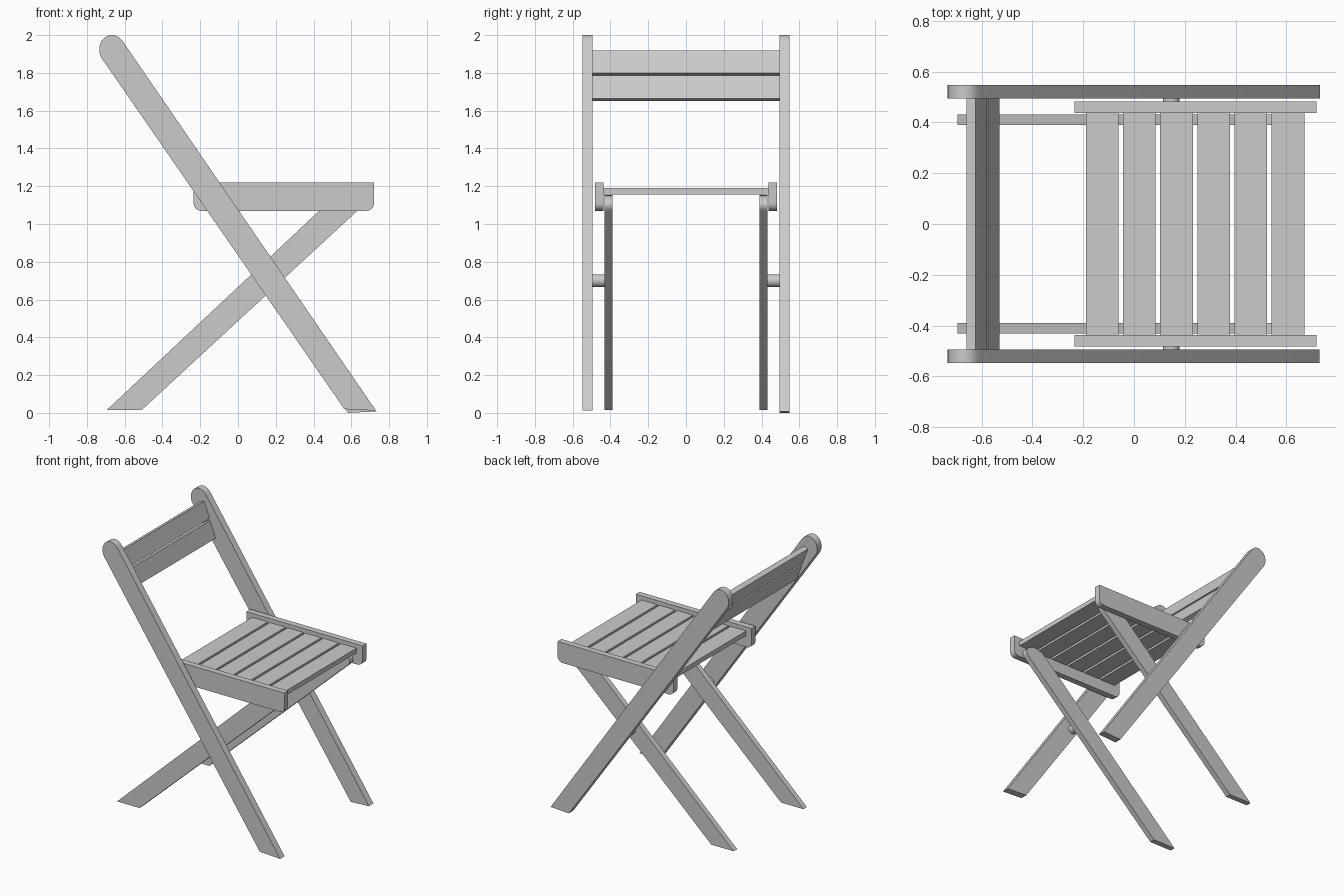
import bpy, bmesh
from math import cos, sin, pi, radians

if "Cube" in bpy.data.objects:
    bpy.data.objects.remove(bpy.data.objects["Cube"])


def prism(name, pts, y0, y1):
    """Extrude an x-z outline from y0 to y1."""
    bm = bmesh.new()
    face = bm.faces.new([bm.verts.new((x, y0, z)) for x, z in pts])
    ext = bmesh.ops.extrude_face_region(bm, geom=[face])
    moved = [v for v in ext["geom"] if isinstance(v, bmesh.types.BMVert)]
    bmesh.ops.translate(bm, verts=moved, vec=(0, y1 - y0, 0))
    bmesh.ops.recalc_face_normals(bm, faces=bm.faces)
    me = bpy.data.meshes.new(name)
    bm.to_mesh(me)
    bm.free()
    ob = bpy.data.objects.new(name, me)
    bpy.context.collection.objects.link(ob)
    bpy.ops.object.select_all(action='DESELECT')
    ob.select_set(True)
    bpy.context.view_layer.objects.active = ob
    bpy.ops.object.shade_smooth_by_angle(angle=radians(30))
    return ob


def arc(c, h, b, n=14, span=pi):
    """Rounded end: starts at c+h and bulges towards b."""
    return [(c[0] + h[0] * cos(t) + b[0] * sin(t),
             c[1] + h[1] * cos(t) + b[1] * sin(t))
            for t in (span * i / n for i in range(n + 1))]


def box(x0, x1, z0, z1):
    return [(x0, z0), (x1, z0), (x1, z1), (x0, z1)]


# Round tops and profiles of the two leg pairs
long_top = arc((-0.665, 1.921), (0.053, 0.049), (-0.045, 0.063))
short_top = arc((0.561, 1.098), (0.071, -0.028), (0.05, 0.047))
short_leg = [(-0.695, 0.015), (-0.51, 0.015)] + short_top

# Seat rail profile with rounded lower corners
r = 0.04
rail = ([(0.72, 1.22), (-0.235, 1.22)]
        + arc((-0.235 + r, 1.07 + r), (-r, 0), (0, -r), 6, pi / 2)
        + arc((0.72 - r, 1.07 + r), (0, -r), (r, 0), 6, pi / 2))

pin = arc((0.147, 0.70), (0.033, 0), (0, 0.033), 24, 2 * pi)[:-1]

# Feet of the long legs differ slightly left to right
feet = {"left": [(0.563, 0.02), (0.73, 0.012)],
        "right": [(0.583, 0.0), (0.733, 0.008)]}

for side, s in (("left", -1), ("right", 1)):
    prism("long_leg_" + side, feet[side] + long_top, s * 0.494, s * 0.547)
    prism("short_leg_" + side, short_leg, s * 0.39, s * 0.431)
    prism("seat_rail_" + side, rail, s * 0.437, s * 0.483)
    prism("pivot_pin_" + side, pin, s * 0.425, s * 0.5)

# Seat slats
for i in range(6):
    x = -0.19 + i * 0.1465
    prism(f"seat_slat_{i + 1}", box(x, x + 0.129, 1.155, 1.19), -0.44, 0.44)

# Tilted backrest slats, given by their front top and front bottom edges
for name, a, b in (("upper", (-0.625, 1.918), (-0.580, 1.80)),
                   ("lower", (-0.575, 1.785), (-0.530, 1.665))):
    dx, dz = -0.035, -0.013
    prism("back_slat_" + name,
          [a, b, (b[0] + dx, b[1] + dz), (a[0] + dx, a[1] + dz)], -0.496, 0.496)
